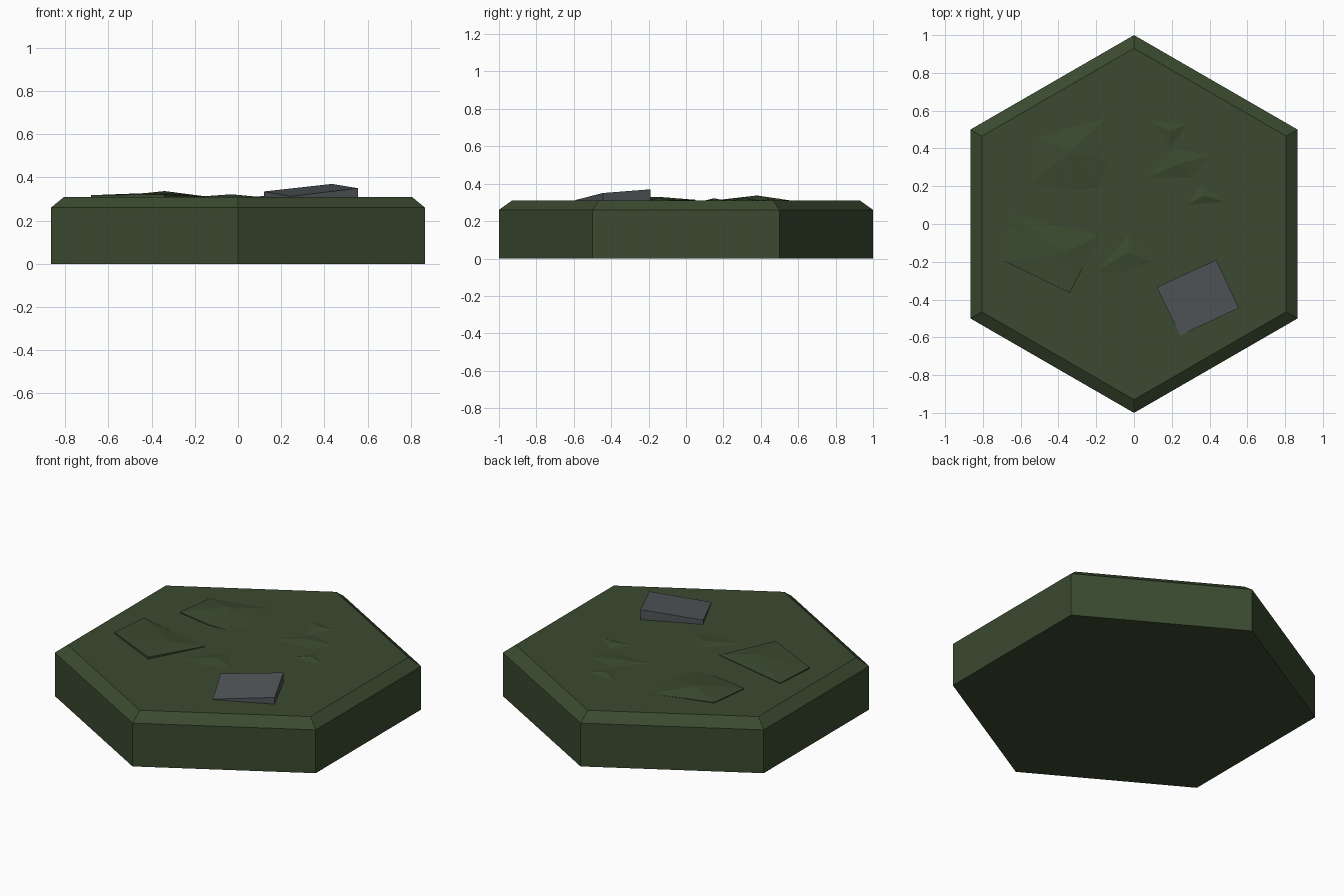
import bpy
from math import sin, cos, pi

if "Cube" in bpy.data.objects:
    bpy.data.objects.remove(bpy.data.objects["Cube"], do_unlink=True)


def make_material(name, rgb):
    mat = bpy.data.materials.new(name)
    mat.use_nodes = True
    colour = (*rgb, 1.0)
    mat.diffuse_color = colour
    bsdf = mat.node_tree.nodes["Principled BSDF"]
    bsdf.inputs["Base Color"].default_value = colour
    return mat


def add_object(name, verts, faces, mat):
    mesh = bpy.data.meshes.new(name)
    mesh.from_pydata(verts, [], faces)
    mesh.materials.append(mat)
    obj = bpy.data.objects.new(name, mesh)
    bpy.context.collection.objects.link(obj)
    return obj


def ring_walls(sides, lower, upper):
    """Quads joining two rings of vertices that start at the given indices."""
    walls = []
    for i in range(sides):
        j = (i + 1) % sides
        walls.append((lower + i, lower + j, upper + j, upper + i))
    return walls


def hex_ring(radius, z):
    return [(-radius * sin(i * pi / 3), radius * cos(i * pi / 3), z) for i in range(6)]


def slab(name, top, mat, floor):
    """Prism with a sloping top, sunk into the ground."""
    n = len(top)
    verts = [(x, y, floor) for x, y, z in top] + top
    faces = ring_walls(n, 0, n)
    faces += [tuple(range(n, n + n)), tuple(reversed(range(n)))]
    return add_object(name, verts, faces, mat)


def mound(name, rim, peak, mat, floor):
    """Faceted rise with a fan of triangles meeting at a peak."""
    n = len(rim)
    verts = [(x, y, floor) for x, y, z in rim] + rim + [peak]
    faces = ring_walls(n, 0, n)
    faces += [(n + i, n + (i + 1) % n, n + n) for i in range(n)]
    faces.append(tuple(reversed(range(n))))
    return add_object(name, verts, faces, mat)


grass = make_material("dark moss green", (0.043, 0.068, 0.029))
stone = make_material("slate grey", (0.082, 0.092, 0.1))
GROUND = 0.31
FLOOR = 0.28

# Six-sided tile with a chamfered upper rim
rings = hex_ring(1, 0) + hex_ring(1, 0.26) + hex_ring(0.93, GROUND)
tile_faces = ring_walls(6, 0, 6) + ring_walls(6, 6, 12)
tile_faces += [tuple(range(12, 18)), tuple(reversed(range(6)))]
add_object("hex_tile", rings, tile_faces, grass)

# Tilted flat stone
slab("flat_stone", [(0.12, -0.335, 0.335), (0.245, -0.59, 0.313),
                    (0.555, -0.445, 0.35), (0.435, -0.19, 0.37)], stone, FLOOR)

# Broad raised patches with small steps at their edges
mound("left_patch", [(-0.68, -0.2, 0.318), (-0.34, -0.365, 0.322),
                     (-0.18, -0.06, 0.313), (-0.66, 0.05, 0.314)],
      (-0.36, -0.15, 0.33), grass, FLOOR)
mound("back_patch", [(-0.54, 0.22, 0.316), (-0.32, 0.18, 0.314), (-0.19, 0.19, GROUND),
                     (-0.13, 0.33, GROUND), (-0.15, 0.56, GROUND), (-0.51, 0.46, 0.314)],
      (-0.34, 0.38, 0.337), grass, FLOOR)

# Small faceted lumps lying level with the ground at their rims
lumps = {
    "back_lump": ([(0.1, 0.54), (0.19, 0.4), (0.28, 0.53)], (0.19, 0.49)),
    "middle_lump": ([(0.06, 0.24), (0.31, 0.25), (0.4, 0.36), (0.22, 0.4)], (0.24, 0.32)),
    "side_lump": ([(0.28, 0.1), (0.48, 0.12), (0.36, 0.21)], (0.37, 0.15)),
    "front_lump": ([(-0.2, -0.25), (-0.06, -0.26), (0.1, -0.2), (-0.03, -0.06)],
                   (-0.03, -0.15)),
}
for name, (rim, (px, py)) in lumps.items():
    mound(name, [(x, y, GROUND) for x, y in rim], (px, py, GROUND + 0.012), grass, FLOOR)
